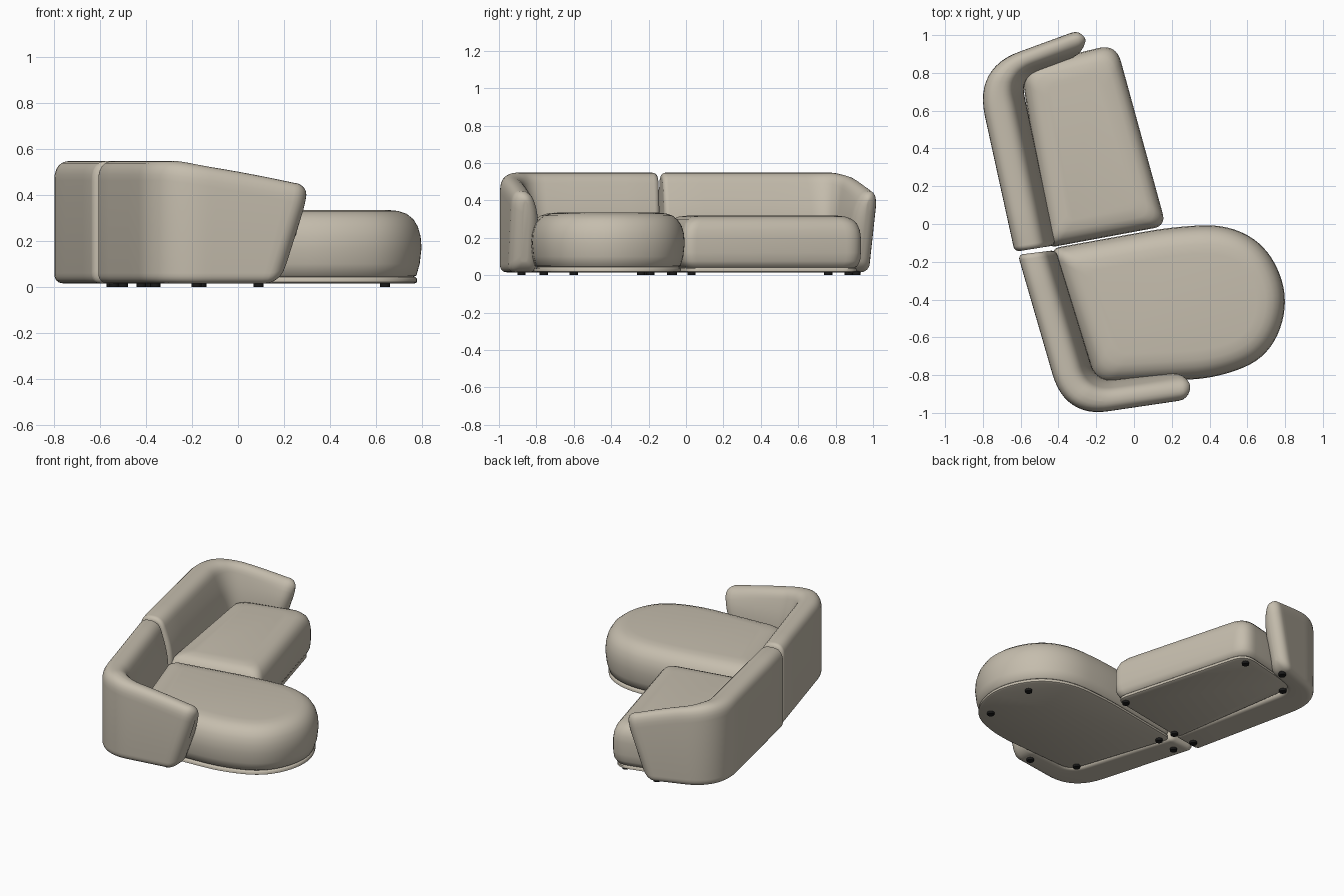
import bpy, bmesh, math
from mathutils import Vector

if "Cube" in bpy.data.objects:
    bpy.data.objects.remove(bpy.data.objects["Cube"])


def material(name, colour, rough):
    m = bpy.data.materials.new(name)
    m.use_nodes = True
    m.diffuse_color = (*colour, 1)
    bsdf = m.node_tree.nodes["Principled BSDF"]
    bsdf.inputs["Base Color"].default_value = (*colour, 1)
    bsdf.inputs["Roughness"].default_value = rough
    return m


FABRIC = material("beige fabric", (0.56, 0.51, 0.42), 0.8)
BLACK = material("black foot", (0.01, 0.01, 0.01), 0.5)
FLOOR_GAP = 0.015


def bend(a, b, c, r, n):
    """Points of a rounded corner at b, between a and c."""
    da, dc = a - b, c - b
    p = b + da.normalized() * min(r, da.length / 2)
    q = b + dc.normalized() * min(r, dc.length / 2)
    return [p.lerp(b, t).lerp(b.lerp(q, t), t) for t in (i / n for i in range(n + 1))]


def rounded(corners, n=8):
    """Closed outline from (x, y, radius) corners."""
    pts = [Vector(c[:2]) for c in corners]
    out = []
    for i, c in enumerate(corners):
        out += bend(pts[i - 1], pts[i], pts[(i + 1) % len(pts)], c[2], n)
    return out


def inset(corners, d):
    """Move every edge of a counter-clockwise outline inward by d."""
    pts = [Vector(c[:2]) for c in corners]
    out = []
    for i, c in enumerate(corners):
        a = (pts[i] - pts[i - 1]).normalized()
        b = (pts[(i + 1) % len(pts)] - pts[i]).normalized()
        na, nb = Vector((-a.y, a.x)), Vector((-b.y, b.x))
        p = pts[i] + (na + nb) * d / (1 + na.dot(nb))
        out.append((p.x, p.y, c[2]))
    return out


def loft(name, rings, mat):
    """Skin a list of equal rings and cap both ends."""
    bm = bmesh.new()
    rows = [[bm.verts.new(p) for p in ring] for ring in rings]
    for lo, hi in zip(rows, rows[1:]):
        for i in range(len(lo)):
            bm.faces.new((lo[i - 1], lo[i], hi[i], hi[i - 1]))
    bm.faces.new(rows[0][::-1])
    bm.faces.new(rows[-1])
    bmesh.ops.remove_doubles(bm, verts=bm.verts, dist=0.0002)
    bmesh.ops.recalc_face_normals(bm, faces=bm.faces)
    me = bpy.data.meshes.new(name)
    bm.to_mesh(me)
    bm.free()
    me.materials.append(mat)
    ob = bpy.data.objects.new(name, me)
    bpy.context.collection.objects.link(ob)
    bpy.ops.object.select_all(action="DESELECT")
    ob.select_set(True)
    bpy.context.view_layer.objects.active = ob
    bpy.ops.object.shade_smooth_by_angle(angle=math.radians(50))
    return ob


def layered(name, corners, profile):
    loft(name, [[(p.x, p.y, z) for p in rounded(inset(corners, d))] for d, z in profile], FABRIC)


# Seats: soft cushion on a thin base plate
chaise = [(-0.2, -0.85, 0.08), (0.45, -0.815, 0.15), (0.72, -0.70, 1), (0.825, -0.41, 1),
          (0.72, -0.13, 1), (0.5, 0, 1), (0.2, -0.015, 0.15), (-0.44, -0.13, 0.05)]
bench = [(-0.45, -0.125, 0.04), (0.17, -0.01, 0.07), (-0.095, 0.955, 0.1), (-0.6, 0.83, 0.08)]
layered("chaise_cushion", chaise,
        [(0.04, 0.04), (0.022, 0.05), (0.008, 0.1), (0, 0.17), (0.004, 0.22), (0.016, 0.262),
         (0.036, 0.295), (0.065, 0.318), (0.1, 0.33), (0.15, 0.335)])
layered("bench_cushion", bench,
        [(0.04, 0.036), (0.018, 0.045), (0.004, 0.075), (0, 0.12), (0, 0.2), (0.005, 0.24),
         (0.018, 0.275), (0.04, 0.3), (0.07, 0.313), (0.12, 0.32)])
for name, outline in (("chaise_base", chaise), ("bench_base", bench)):
    layered(name, outline, [(0.03, FLOOR_GAP), (0.02, 0.02), (0.02, 0.035), (0.028, 0.043)])


# Backrests: a leaning section swept round the corner into a tapering arm
def track(a, b, c, r):
    a, b, c = Vector(a), Vector(b), Vector(c)
    corner = bend(a, b, c, r, 12)
    return ([a.lerp(corner[0], i / 4) for i in range(4)] + corner
            + [corner[-1].lerp(c, i / 10) for i in range(1, 11)])


def backrest(name, outer, inner, end_r=0.028, tip_r=0.06):
    outs, ins = track(*outer), track(*inner)
    last = len(outs) - 1
    stations = []
    # each station: outer point, inner point, arm fraction, shrink
    for i, (o, n) in enumerate(zip(outs, ins)):
        stations.append((o, n, max(0, (i - 10) / (last - 10)), 0))

    def end(index, beside, radius):
        o, n = outs[index], ins[index]
        d = ((o + n) - (outs[beside] + ins[beside])).normalized()
        arm = stations[index][2]
        steps = [math.radians(a) for a in (18, 36, 54, 70, 82, 89)]
        return [(o + d * radius * math.sin(a), n + d * radius * math.sin(a), arm,
                 radius * (1 - math.cos(a))) for a in steps]

    start = end(0, 1, end_r)[::-1]
    tip = end(last, last - 1, tip_r)
    arm_dir = (outs[last] - outs[last - 1]).normalized()
    rings = []
    for o, n, arm, shrink in start + stations + tip:
        t = (n - o).length
        h = 0.548 - 0.095 * arm ** 1.3
        section = rounded([(0, FLOOR_GAP, 0.045), (t, FLOOR_GAP, 0.035), (t, 0.33, 0.1),
                           (0.66 * t, h, 0.06), (0, h, 0.085)], 6)
        mid = (h + FLOOR_GAP) / 2
        ku, kz = 1 - 2 * shrink / t, 1 - shrink / (mid - FLOOR_GAP)
        ring = []
        for p in section:
            u = 0.5 + (p.x / t - 0.5) * ku
            z = mid + (p.y - mid) * kz
            slant = 0.13 * arm ** 2 * max(0, 1 - z / 0.42) ** 1.3
            q = o.lerp(n, u) - arm_dir * slant
            ring.append((q.x, q.y, z))
        rings.append(ring)
    loft(name, rings, FABRIC)


backrest("chaise_backrest",
         ((-0.607, -0.19, ), (-0.365, -1.025), (0.245, -0.935), 0.24),
         ((-0.405, -0.165), (-0.2, -0.835), (0.235, -0.785), 0.1))
backrest("bench_backrest",
         ((-0.638, -0.12), (-0.845, 0.825), (-0.325, 1.015), 0.26),
         ((-0.42, -0.085), (-0.6, 0.775), (-0.295, 0.89), 0.1))

# Feet: short black discs
feet = [(0.64, -0.24), (0.64, -0.6), (-0.18, -0.76), (-0.36, -0.19), (-0.38, -0.07), (0.09, 0.03),
        (-0.16, 0.87), (-0.55, 0.76), (0.09, -0.88), (-0.5, -0.22), (-0.54, -0.08), (-0.42, 0.91)]
for x, y in feet:
    ring = [(x + 0.022 * math.cos(a), y + 0.022 * math.sin(a))
            for a in (math.tau * i / 16 for i in range(16))]
    loft("foot", [[(*p, z) for p in ring] for z in (0, 0.025)], BLACK)
